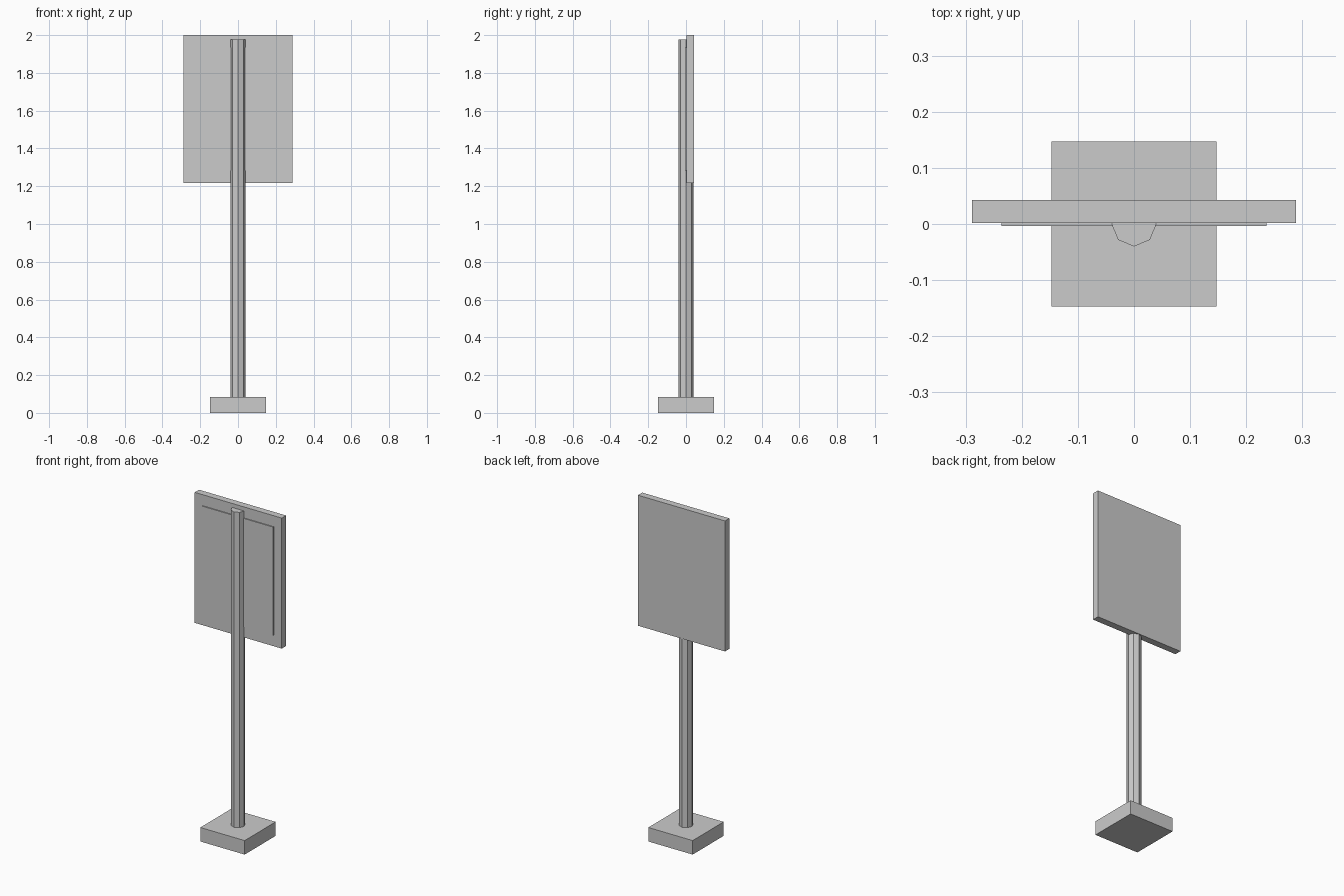
import bpy

if "Cube" in bpy.data.objects:
    bpy.data.objects.remove(bpy.data.objects["Cube"])


def box(name, x, y, z):
    """Axis-aligned box from (min, max) ranges."""
    ranges = (x, y, z)
    bpy.ops.mesh.primitive_cube_add(size=1, location=[(a + b) / 2 for a, b in ranges])
    ob = bpy.context.object
    ob.name = name
    ob.scale = [b - a for a, b in ranges]
    bpy.ops.object.transform_apply(location=False, rotation=False, scale=True)
    return ob


# Square foot
box("base", (-0.147, 0.147), (-0.147, 0.147), (0, 0.084))

# Octagonal post with corners on the axes
bottom, top = 0.084, 1.976
bpy.ops.mesh.primitive_cylinder_add(vertices=8, radius=0.04, depth=top - bottom,
                                    location=(0, 0, (bottom + top) / 2))
bpy.context.object.name = "post"

# Sign board behind the post
box("sign_board", (-0.289, 0.289), (0.002, 0.043), (1.217, 2.0))

# Thin raised panel on the front of the board
box("raised_panel", (-0.236, 0.236), (-0.004, 0.004), (1.283, 1.934))
